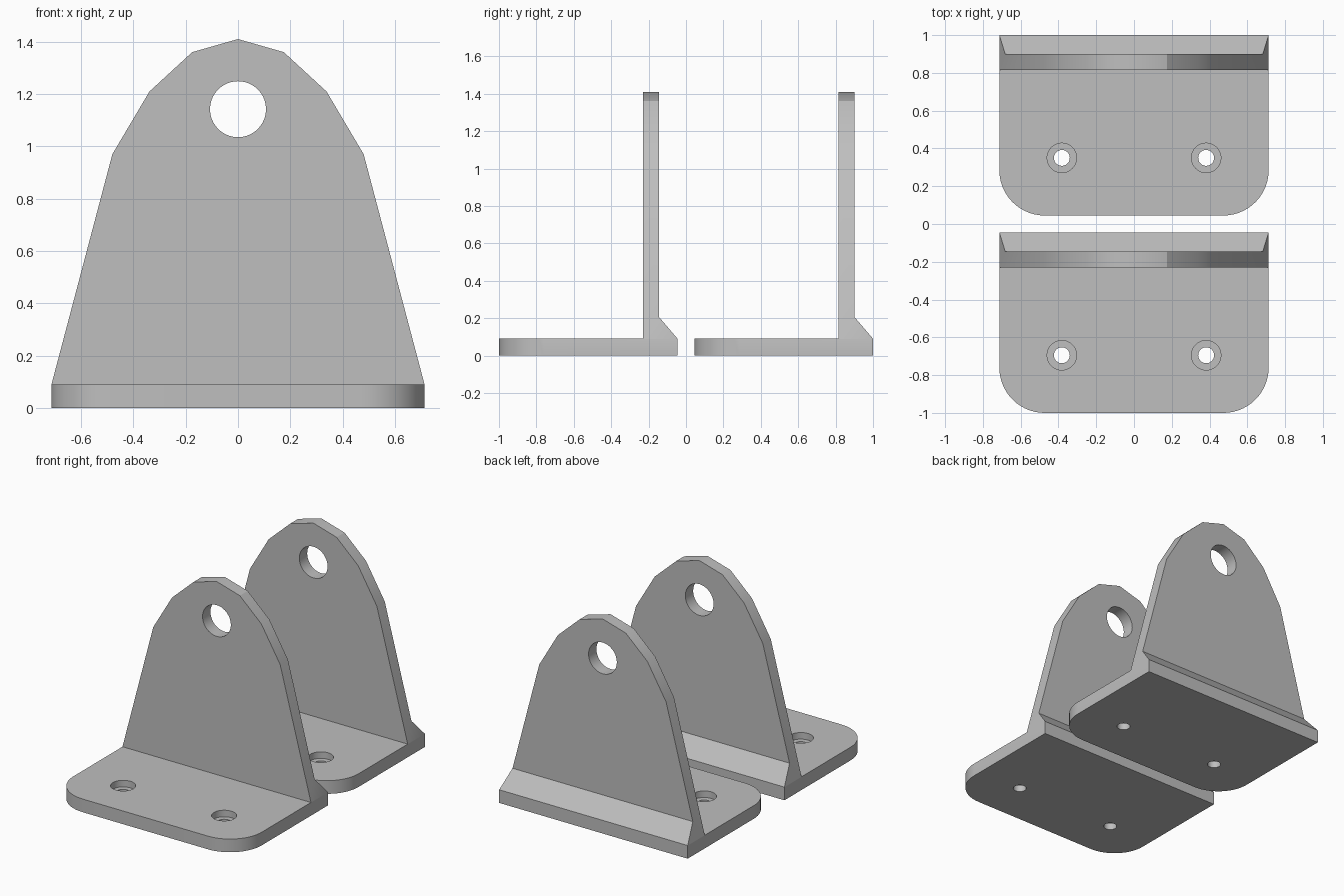
import bpy, bmesh, math
from mathutils import Matrix, Vector

if "Cube" in bpy.data.objects:
    bpy.data.objects.remove(bpy.data.objects["Cube"], do_unlink=True)

HALF, THICK, STEP = 0.713, 0.09, 1.045
FRONT, BACK = -1.0, -0.045
HOLE_Y = -0.695

grey = bpy.data.materials.new("plain_grey")
grey.use_nodes = True
colour = (0.52, 0.52, 0.52, 1)
grey.diffuse_color = colour
grey.node_tree.nodes["Principled BSDF"].inputs["Base Color"].default_value = colour


def to_object(bm, name):
    bmesh.ops.recalc_face_normals(bm, faces=bm.faces)
    mesh = bpy.data.meshes.new(name)
    bm.to_mesh(mesh)
    bm.free()
    mesh.materials.append(grey)
    obj = bpy.data.objects.new(name, mesh)
    bpy.context.collection.objects.link(obj)
    return obj


def prism(points, direction):
    bm = bmesh.new()
    face = bm.faces.new([bm.verts.new(p) for p in points])
    moved = bmesh.ops.extrude_face_region(bm, geom=[face])["geom"]
    bmesh.ops.translate(bm, vec=Vector(direction),
                        verts=[v for v in moved if isinstance(v, bmesh.types.BMVert)])
    return bm


def cylinder(name, radius, depth, centre, along_y=False):
    bm = bmesh.new()
    turn = Matrix.Rotation(math.pi / 2 if along_y else 0, 4, "X")
    bmesh.ops.create_cone(bm, cap_ends=True, segments=40, radius1=radius, radius2=radius,
                          depth=depth, matrix=Matrix.Translation(centre) @ turn)
    return to_object(bm, name)


# Side profile with the back gusset, swept across the width
profile = [(FRONT, 0), (BACK, 0), (BACK, THICK), (-0.145, 0.207),
           (-0.145, 1.6), (-0.23, 1.6), (-0.23, THICK), (FRONT, THICK)]
bm = prism([(-HALF, y, z) for y, z in profile], (2 * HALF, 0, 0))
corners = [e for e in bm.edges if all(abs(v.co.y - FRONT) < 1e-4 for v in e.verts)
           and abs(e.verts[0].co.z - e.verts[1].co.z) > 0.01]
bmesh.ops.bevel(bm, geom=corners, offset=0.24, segments=14, profile=0.5, affect="EDGES")
bracket = to_object(bm, "front_bracket")

# Tapered outline of the upright, cut through front to back
right = [(0.763, -0.1), (0.48, 0.97), (0.338, 1.21), (0.175, 1.36)]
outline = right + [(0, 1.41)] + [(-x, z) for x, z in reversed(right)]
trim = to_object(prism([(x, -1.2, z) for x, z in outline], (0, 1.4, 0)), "outline_trim")

# Pin hole and counterbored screw holes
cutters = [(trim, "INTERSECT"),
           (cylinder("pin_cutter", 0.107, 0.4, (0, -0.19, 1.142), True), "DIFFERENCE")]
for side in (-1, 1):
    x = side * 0.382
    cutters.append((cylinder("screw_cutter", 0.042, 0.4, (x, HOLE_Y, 0)), "DIFFERENCE"))
    cutters.append((cylinder("bore_cutter", 0.078, 0.1, (x, HOLE_Y, 0.095)), "DIFFERENCE"))

for cutter, operation in cutters:
    cutter.hide_render = True
    mod = bracket.modifiers.new("cut", "BOOLEAN")
    mod.operation, mod.solver, mod.object = operation, "EXACT", cutter
bpy.context.view_layer.update()
graph = bpy.context.evaluated_depsgraph_get()
mesh = bpy.data.meshes.new_from_object(bracket.evaluated_get(graph))
bracket.modifiers.clear()
bracket.data = mesh
for cutter, _ in cutters:
    bpy.data.objects.remove(cutter, do_unlink=True)

# Smooth shading with crisp corners and one crease near the top
bpy.ops.object.select_all(action="DESELECT")
bracket.select_set(True)
bpy.context.view_layer.objects.active = bracket
bpy.ops.object.shade_smooth_by_angle(angle=math.radians(35))
bm = bmesh.new()
bm.from_mesh(mesh)
for e in bm.edges:
    if all(abs(v.co.x - 0.175) < 0.003 and v.co.z > 1.3 for v in e.verts):
        e.smooth = False
bm.to_mesh(mesh)
bm.free()

# Matching second bracket behind
rear = bpy.data.objects.new("rear_bracket", mesh)
rear.location.y = STEP
bpy.context.collection.objects.link(rear)
